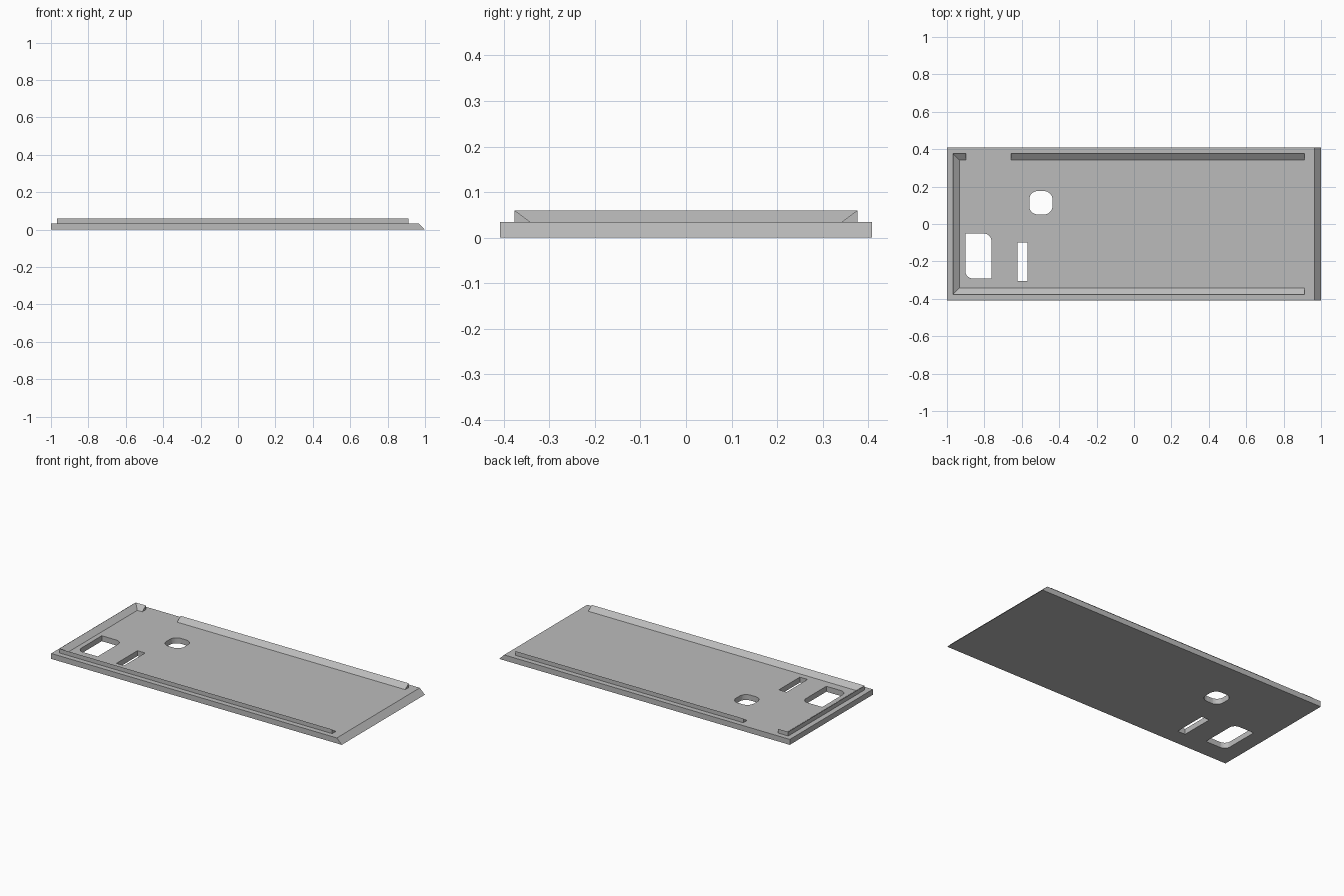
import bpy
import bmesh
from math import cos, sin, pi

if "Cube" in bpy.data.objects:
    bpy.data.objects.remove(bpy.data.objects["Cube"], do_unlink=True)

# Single grey material
grey = bpy.data.materials.new("plain_grey")
grey.use_nodes = True
GREY = (0.5, 0.5, 0.5, 1)
grey.diffuse_color = GREY
grey.node_tree.nodes["Principled BSDF"].inputs["Base Color"].default_value = GREY

THICK, TOP = 0.034, 0.06      # plate thickness, rail height
END_X, SIDE_Y = 1.0, 0.408    # plate half sizes
OUT_X, OUT_Y = 0.967, 0.376   # outer rail faces
RAIL_W = 0.035


def loft(name, sections):
    """Join matching closed sections into a capped solid."""
    bm = bmesh.new()
    rings = [[bm.verts.new(p) for p in s] for s in sections]
    for a, b in zip(rings, rings[1:]):
        n = len(a)
        for i in range(n):
            j = (i + 1) % n
            bm.faces.new((a[i], a[j], b[j], b[i]))
    bm.faces.new(rings[0])
    bm.faces.new(rings[-1])
    bmesh.ops.recalc_face_normals(bm, faces=bm.faces)
    mesh = bpy.data.meshes.new(name)
    bm.to_mesh(mesh)
    bm.free()
    mesh.materials.append(grey)
    obj = bpy.data.objects.new(name, mesh)
    bpy.context.collection.objects.link(obj)
    return obj


def rounded_outline(x0, x1, y0, y1, radii, steps=8):
    """Rectangle outline; radii run from the +x +y corner anticlockwise."""
    corners = [(x1, y1, -1, -1), (x0, y1, 1, -1), (x0, y0, 1, 1), (x1, y0, -1, 1)]
    pts = []
    for k, ((x, y, sx, sy), r) in enumerate(zip(corners, radii)):
        if r == 0:
            pts.append((x, y))
            continue
        for i in range(steps + 1):
            a = (k + i / steps) * pi / 2
            pts.append((x + sx * r + r * cos(a), y + sy * r + r * sin(a)))
    return pts


# Base plate with one sloped end
profile = [(-END_X, 0), (END_X, 0), (END_X - THICK, THICK), (-END_X, THICK)]
plate = loft("base_plate", [[(x, y, z) for x, z in profile] for y in (-SIDE_Y, SIDE_Y)])

# Openings through the plate
openings = {
    "round_opening": rounded_outline(-0.56, -0.436, 0.051, 0.176, [0.045] * 4),
    "large_opening": rounded_outline(-0.902, -0.762, -0.291, -0.051, [0.04, 0, 0.04, 0]),
    "slot_opening": rounded_outline(-0.623, -0.57, -0.305, -0.099, [0] * 4),
}
for name, outline in openings.items():
    cutter = loft(name, [[(x, y, z) for x, y in outline] for z in (-0.1, 0.1)])
    cutter.hide_render = True
    cut = plate.modifiers.new(name, "BOOLEAN")
    cut.operation = "DIFFERENCE"
    cut.solver = "EXACT"
    cut.object = cutter
    bpy.context.view_layer.objects.active = plate
    bpy.ops.object.modifier_apply(modifier=name)
    bpy.data.objects.remove(cutter, do_unlink=True)


# Wedge rails: upright outer face, slope facing inward
def rail(name, stations):
    loft(name, [[(ox, oy, THICK), (ox, oy, TOP), (ix, iy, THICK)]
                for ox, oy, ix, iy in stations])


IN_X, IN_Y = OUT_X - RAIL_W, OUT_Y - RAIL_W
rail("wrapping_rail", [
    (-0.898, OUT_Y, -0.898, IN_Y),
    (-OUT_X, OUT_Y, -IN_X, IN_Y),
    (-OUT_X, -OUT_Y, -IN_X, -IN_Y),
    (0.912, -OUT_Y, 0.912, -IN_Y),
])
rail("back_rail", [(x, OUT_Y, x, IN_Y) for x in (-0.658, 0.912)])
